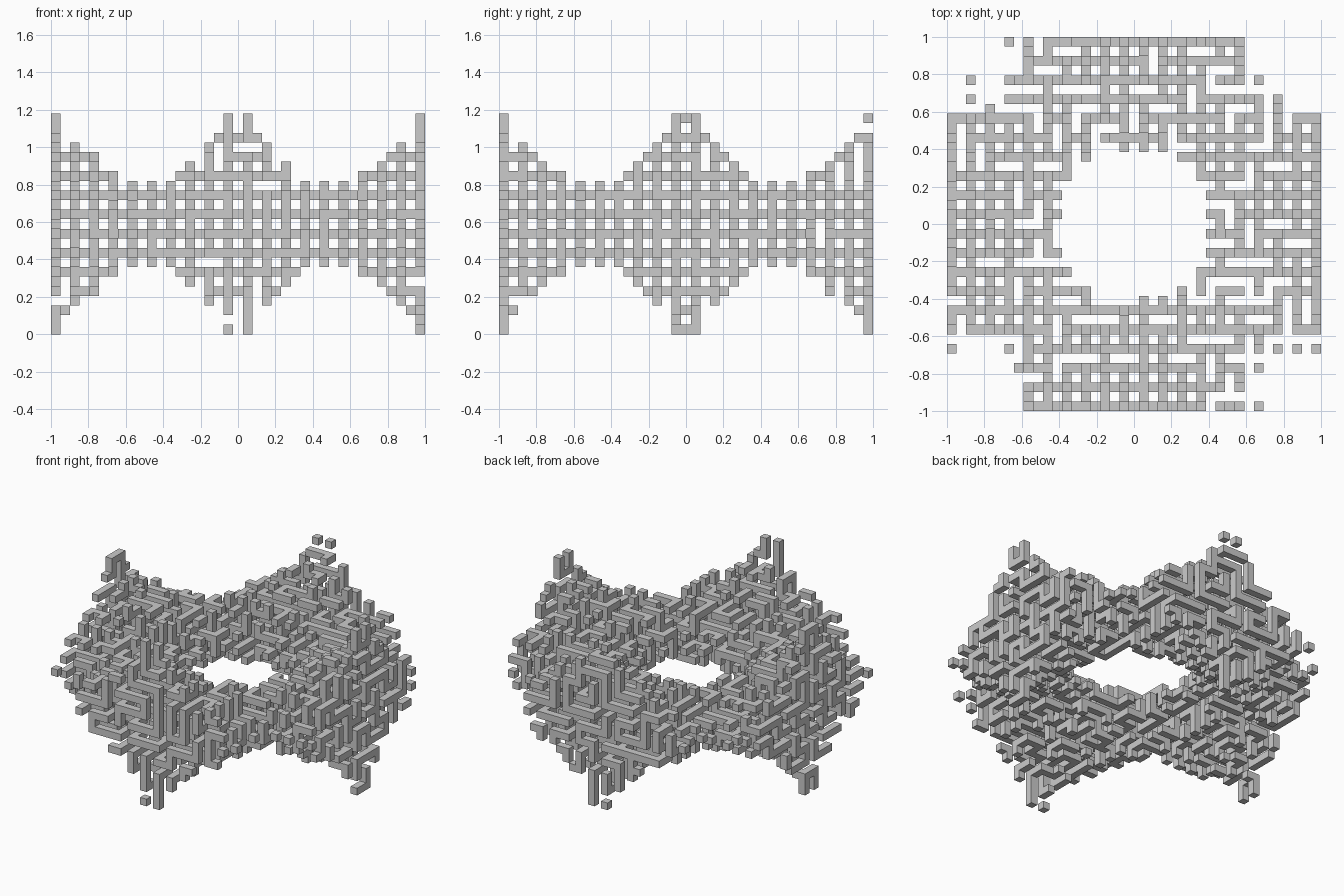
import bpy, math, random

if "Cube" in bpy.data.objects:
    bpy.data.objects.remove(bpy.data.objects["Cube"])

random.seed(7)
NX, NY, NZ = 20, 20, 12            # maze nodes along each axis
S = 2 / (2 * NX - 1)               # bar thickness (one voxel)
SIZE = (2 * NX - 1, 2 * NY - 1, 2 * NZ - 1)
DIRS = [(1, 0, 0), (-1, 0, 0), (0, 1, 0), (0, -1, 0), (0, 0, 1), (0, 0, -1)]


def add(a, b, k=1):
    return tuple(p + k * q for p, q in zip(a, b))


# Random depth-first maze: even voxels are nodes, odd voxels the links
def maze():
    start = (NX, NY, NZ)
    cells, stack = {start}, [start]
    while stack:
        c = stack[-1]
        options = [d for d in DIRS
                   if all(0 <= v < n for v, n in zip(add(c, d, 2), SIZE))
                   and add(c, d, 2) not in cells]
        if not options:
            stack.pop()
            continue
        d = random.choice(options)
        cells.update((add(c, d), add(c, d, 2)))
        stack.append(add(c, d, 2))
    return cells


# Half height of the envelope against a periodic wave value: thin at the
# hole and the corners, rising to a peak at the four side midpoints
PROFILE = [(-.7, 0), (-.3, .053), (-.15, .125), (0, .21), (.42, .25), (.69, .335),
           (.885, .43), (.95, .48), (.985, .575), (1, .6)]


def half_height(g):
    for (a, ha), (b, hb) in zip(PROFILE, PROFILE[1:]):
        if a <= g <= b:
            return ha + (hb - ha) * (g - a) / (b - a)
    return -1


# Envelope: wavy ring around a central hole
def inside(c):
    x, y, z = ((v - (n - 1) / 2) * S for v, n in zip(c, SIZE))
    if not .4 < math.hypot(x, y) < 1.2:
        return False
    g = -math.cos(math.pi * x) * math.cos(math.pi * y)
    return abs(z) <= half_height(g)


# Turn the kept voxels into a mesh of exposed faces with shared corners
def build(name, cells):
    verts, faces = {}, []
    for c in cells:
        for d in DIRS:
            if add(c, d) in cells:
                continue
            axis = next(i for i in range(3) if d[i])
            u, v = (axis + 1) % 3, (axis + 2) % 3
            ring = [(0, 0), (1, 0), (1, 1), (0, 1)]
            face = []
            for a, b in (ring if d[axis] > 0 else ring[::-1]):
                p = list(c)
                p[axis] += d[axis] > 0
                p[u] += a
                p[v] += b
                face.append(verts.setdefault(tuple(p), len(verts)))
            faces.append(face)
    mesh = bpy.data.meshes.new(name)
    mesh.from_pydata([(x * S - 1, y * S - 1, z * S) for x, y, z in verts], [], faces)
    mesh.update()
    obj = bpy.data.objects.new(name, mesh)
    bpy.context.collection.objects.link(obj)
    return obj


build("maze_ring", {c for c in maze() if inside(c)})
